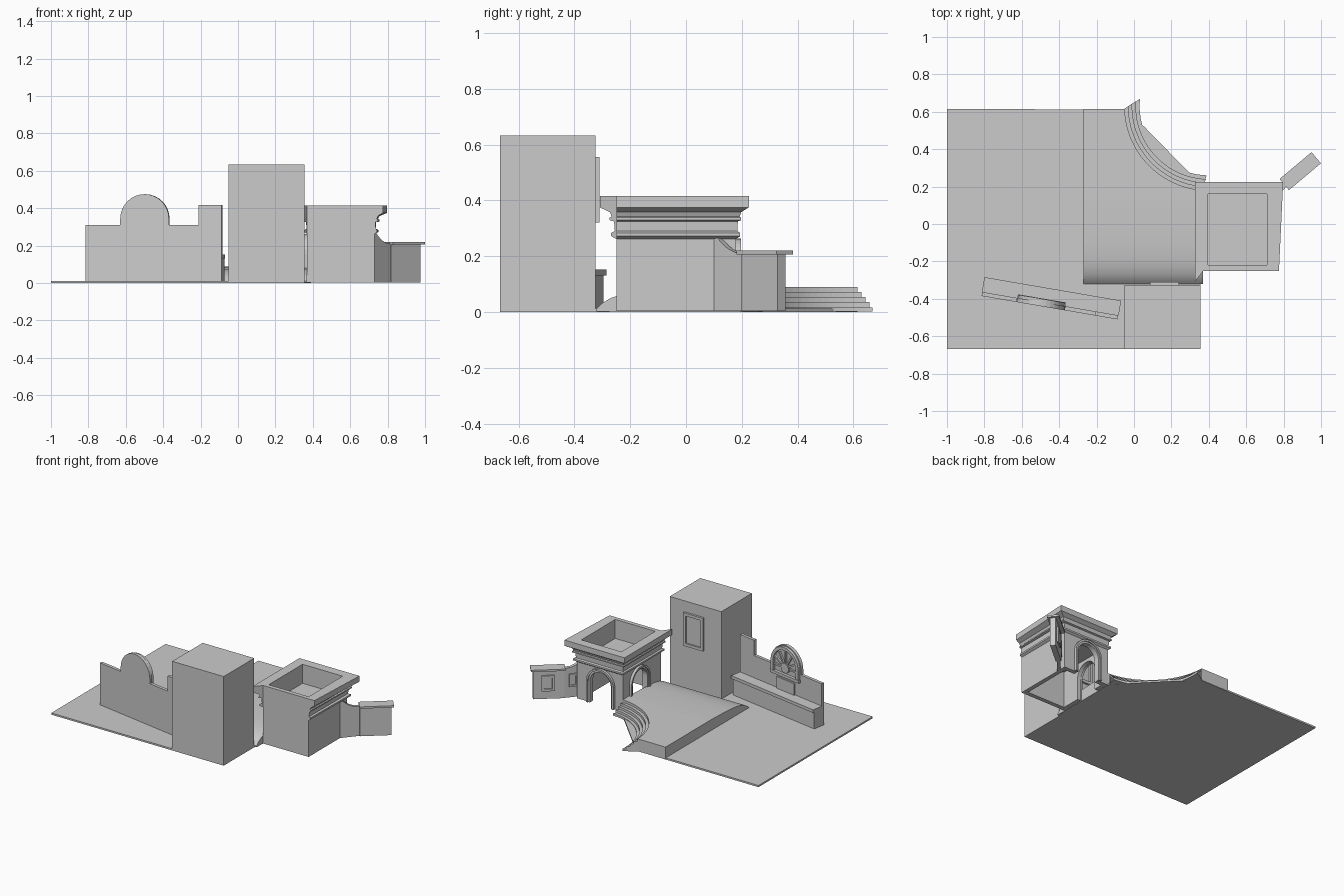
import bpy, bmesh
from math import sin, cos, pi, radians
from mathutils import Matrix

if "Cube" in bpy.data.objects:
    bpy.data.objects.remove(bpy.data.objects["Cube"])

I = Matrix.Identity(4)


def finish(name, bm, m=I, smooth=False):
    bmesh.ops.recalc_face_normals(bm, faces=bm.faces)
    me = bpy.data.meshes.new(name)
    bm.to_mesh(me)
    bm.free()
    ob = bpy.data.objects.new(name, me)
    bpy.context.collection.objects.link(ob)
    ob.matrix_world = m
    if smooth:
        bpy.ops.object.select_all(action='DESELECT')
        ob.select_set(True)
        bpy.context.view_layer.objects.active = ob
        bpy.ops.object.shade_smooth_by_angle(angle=radians(30))
    return ob


def loft(name, rings, m=I, smooth=False):
    """Skin a stack of equal-length point rings and cap both ends."""
    bm = bmesh.new()
    vs = [[bm.verts.new(p) for p in r] for r in rings]
    n = len(rings[0])
    for a, b in zip(vs, vs[1:]):
        for i in range(n):
            j = (i + 1) % n
            bm.faces.new((a[i], a[j], b[j], b[i]))
    bm.faces.new(vs[0])
    bm.faces.new(vs[-1])
    return finish(name, bm, m, smooth)


def prism(name, pts, a, b, plane='xy', m=I, smooth=False):
    """Extrude a 2D outline from a to b along the axis normal to its plane."""
    put = {'xy': lambda p, d: (p[0], p[1], d),
           'xz': lambda p, d: (p[0], d, p[1]),
           'yz': lambda p, d: (d, p[0], p[1])}[plane]
    return loft(name, [[put(p, d) for p in pts] for d in (a, b)], m, smooth)


def box(name, x0, x1, y0, y1, z0, z1, m=I):
    return prism(name, [(x0, y0), (x1, y0), (x1, y1), (x0, y1)], z0, z1, 'xy', m)


def arc(cx, cy, r, a0, a1, n=16):
    return [(cx + r * cos(radians(a0 + (a1 - a0) * i / n)),
             cy + r * sin(radians(a0 + (a1 - a0) * i / n))) for i in range(n + 1)]


def arch(c, r, base, spring):
    """Open arch outline: left foot, over the top, right foot."""
    return [(c - r, base)] + arc(c, spring, r, 180, 0) + [(c + r, base)]


def frame(name, x0, x1, z0, z1, y0, y1, w, m=I):
    """Rectangular frame with a thin inner panel."""
    box(name + "_left", x0, x0 + w, y0, y1, z0, z1, m)
    box(name + "_right", x1 - w, x1, y0, y1, z0, z1, m)
    box(name + "_top", x0 + w, x1 - w, y0, y1, z1 - w, z1, m)
    box(name + "_bottom", x0 + w, x1 - w, y0, y1, z0, z0 + w, m)
    box(name + "_panel", x0 + w, x1 - w, y0, y0 + (y1 - y0) * 0.3, z0 + w, z1 - w, m)


# Ground plate
prism("ground", [(-1, -.667), (.355, -.667), (.355, -.32), (.37, -.25), (.37, .2),
                 (.28, .29), (.055, .52), (-.05, .612), (-1, .615)], 0, .012)

# Raised terrace with a concave corner, and its ramp rounding down to the ground
CX, CY = .40, .63
prism("terrace", [(-.27, .13), (.37, .13)] + arc(CX, CY, .45, 266, 182, 24)
      + [(-.27, .615)], .002, .089)
prism("terrace_ramp", [(.13, .002), (.13, .089), (0, .086), (-.1, .081), (-.18, .074),
                       (-.23, .064), (-.27, .05), (-.30, .032), (-.32, .012), (-.32, .002)],
      -.27, .37, 'yz', smooth=True)

# Curved steps, each one lower and further out
for i in range(1, 5):
    r = .45 - .02 * i
    prism(f"step_{i}", arc(CX, CY, r, 182 - 2 * i, 266 + .6 * i, 24)
          + arc(CX, CY, .455, 264, 182, 24), .001, .089 - .018 * i)

# Tower with a window on its back face
box("tower", -.05, .355, -.667, -.325, .005, .633)
frame("tower_window", .085, .24, .32, .555, -.326, -.310, .02)

# Parapet wall, turned slightly, with rounded gable, end pier and bench
W = Matrix.Translation((-.815, -.385, 0)) @ Matrix.Rotation(radians(-9.75), 4, 'Z')
C, R = .32, .132
prism("parapet_wall", [(0, .005), (0, .31)] + arch(C, R, .31, .343)
      + [(.614, .31), (.614, .418), (.738, .418), (.738, .005)], 0, .022, 'xz', W)
box("bench", 0, .738, .02, .09, .005, .13, W)
box("bench_cap", -.002, .74, .02, .102, .13, .152, W)

# Fan light on the back of the gable
FZ = .32
prism("fan_rim", arch(C, .125, .27, .343) + arch(C, .103, .27, .343)[::-1],
      .02, .04, 'xz', W)
box("fan_sill", C - .13, C + .13, .02, .042, .255, .275, W)
prism("fan_hub", arc(C, FZ, .035, 0, 345, 15), .02, .038, 'xz', W)
for k in range(7):
    s = W @ Matrix.Translation((C, 0, FZ)) @ Matrix.Rotation(-pi * k / 6, 4, 'Y')
    box(f"fan_spoke_{k}", .03, .112, .02, .034, -.006, .006, s)
box("fan_base_panel", C - .08, C + .08, .02, .032, .152, .235, W)

# Gatehouse walls; two of them are pierced by arches
X0, X1, Y0, Y1, T = .37, .73, -.25, .18, .03
H, SP, AR = .27, .155, .085
AX, AY = .54, 0.0


def arched_wall(name, lo, hi, c, a, b, plane):
    prism(name, [(lo, .003), (lo, H), (hi, H), (hi, .003)]
          + arch(c, AR, .003, SP)[::-1], a, b, plane)


def arch_trim(name, c, plane, face, out):
    for tag, r0, r1, d in (("outer", .095, .108, .018), ("inner", AR - .002, .096, .010)):
        prism(f"{name}_{tag}", arch(c, r1, .005, SP) + arch(c, r0, .005, SP)[::-1],
              face - out * .004, face + out * d, plane)


arched_wall("gatehouse_back_wall", X0, X1, AX, Y1 - T, Y1, 'xz')
arched_wall("gatehouse_left_wall", Y0, Y1 - T, AY, X0, X0 + T, 'yz')
arch_trim("back_arch_trim", AX, 'xz', Y1, 1)
arch_trim("left_arch_trim", AY, 'yz', X0, -1)
box("gatehouse_front_wall", X0 + T, X1, Y0, Y0 + T, .003, H)
box("gatehouse_right_wall", X1 - T, X1, Y0 + T, Y1 - T, .003, H)

# Moulded cornice with a sunken roof; it runs long at its two open ends
rings = [[(X0 - o, Y0 - 1.3 * o, z), (X0, Y0, z), (X1 + o, Y0, z),
          (X1 + 1.5 * o, Y1 + o, z), (X0 - o, Y1 + o, z)]
         for o, z in ((0, .262), (.014, .272), (.014, .284), (.004, .290), (.006, .325),
                      (.018, .329), (.018, .338), (.012, .342), (.018, .358),
                      (.045, .375), (.045, .415))]
rings += [[(.395, -.22, z), (.45, -.22, z), (.71, -.22, z), (.71, .16, z), (.395, .16, z)]
          for z in (.415, .28)]
loft("cornice", rings)

# Link wall swooping down from the gatehouse to the wing
L = Matrix.Translation((.725, .095, 0)) @ Matrix.Rotation(radians(50), 4, 'Z')
prism("link_wall", [(0, .003), (0, .28), (.012, .275), (.04, .25), (.07, .228),
                    (.105, .214), (.15, .212), (.15, .003)], 0, .025, 'xz', L)
frame("link_niche", .06, .115, .08, .17, .024, .034, .012, L)

# Side wing with cap and a framed panel on its back
S = Matrix.Translation((.888, .278, 0)) @ Matrix.Rotation(radians(40), 4, 'Z')
box("wing_wall", -.105, .10, -.018, .018, .003, .207, S)
box("wing_cap", -.108, .115, -.036, .042, .207, .22, S)
frame("wing_panel", -.04, .045, .06, .17, .017, .028, .016, S)
